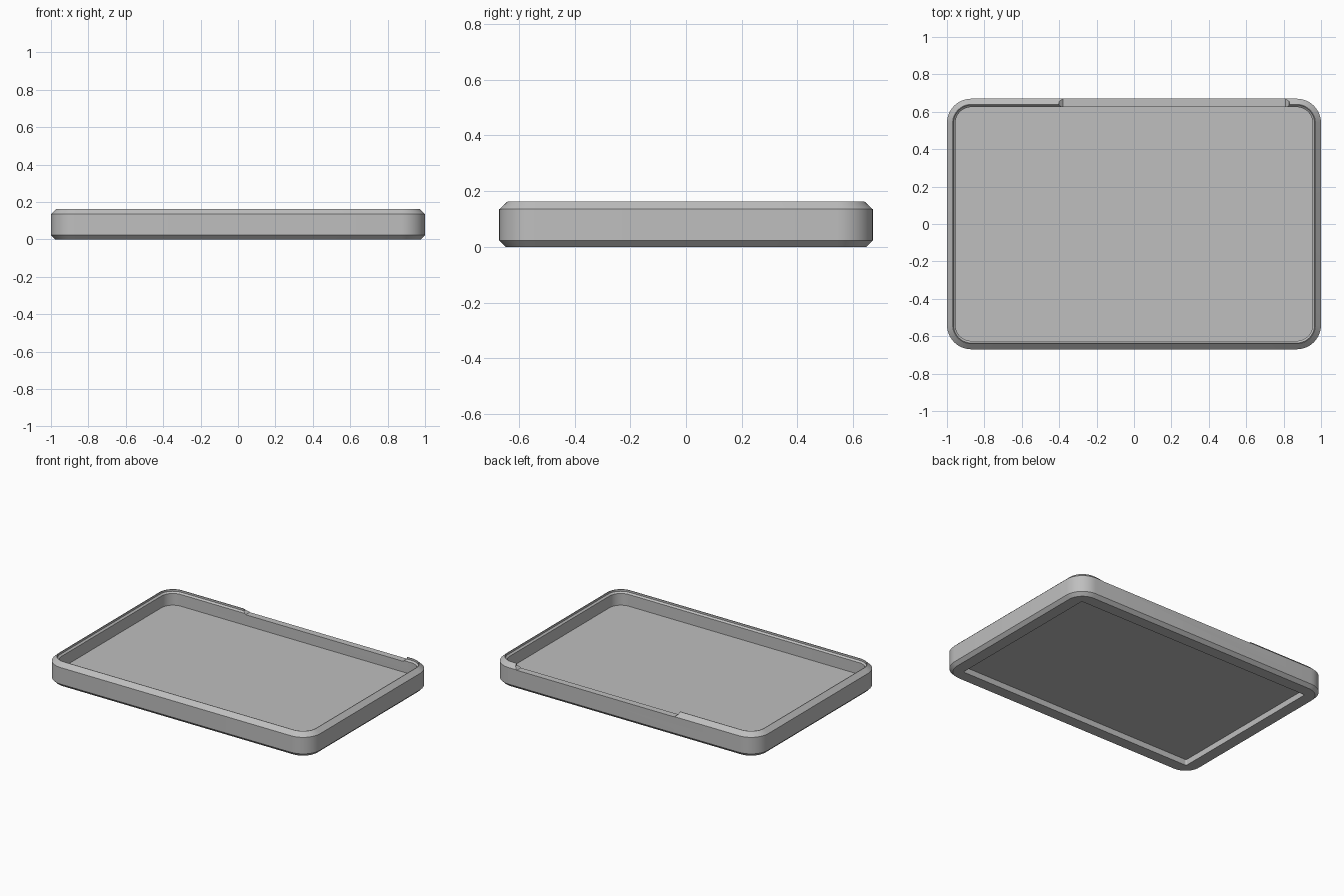
import bpy, bmesh, math

default = bpy.data.objects.get("Cube")
if default:
    bpy.data.objects.remove(default, do_unlink=True)

WIDTH, DEPTH = 2.0, 1.34
CORNER_STEPS = 10

grey = bpy.data.materials.new("light grey plastic")
grey.use_nodes = True
colour = (0.52, 0.52, 0.52, 1)
grey.diffuse_color = colour
grey.node_tree.nodes["Principled BSDF"].inputs["Base Color"].default_value = colour


def rounded_loop(bm, inset, z, radius):
    """One rounded rectangle of vertices, inset from the outer footprint."""
    verts = []
    cx, cy = WIDTH / 2 - inset - radius, DEPTH / 2 - inset - radius
    for quarter, (sx, sy) in enumerate([(1, 1), (-1, 1), (-1, -1), (1, -1)]):
        for step in range(CORNER_STEPS + 1):
            a = (quarter + step / CORNER_STEPS) * math.pi / 2
            verts.append(bm.verts.new((sx * cx + radius * math.cos(a),
                                       sy * cy + radius * math.sin(a), z)))
    return verts


def make_object(name, bm):
    bmesh.ops.recalc_face_normals(bm, faces=bm.faces)
    mesh = bpy.data.meshes.new(name)
    bm.to_mesh(mesh)
    bm.free()
    mesh.materials.append(grey)
    obj = bpy.data.objects.new(name, mesh)
    bpy.context.collection.objects.link(obj)
    return obj


# Tray section as (inset, height, corner radius), from underside recess to inner floor
section = [
    (0.10, 0.04, 0.01), (0.10, 0.0, 0.01),      # underside recess
    (0.022, 0.0, 0.108), (0.0, 0.022, 0.13),    # bottom chamfer
    (0.0, 0.135, 0.13), (0.03, 0.163, 0.10),    # side and top chamfer
    (0.034, 0.163, 0.096), (0.034, 0.15, 0.096),
    (0.045, 0.14, 0.085), (0.045, 0.06, 0.085), # inner lip and wall
]
bm = bmesh.new()
loops = [rounded_loop(bm, *ring) for ring in section]
for low, high in zip(loops, loops[1:]):
    for i in range(len(low)):
        j = (i + 1) % len(low)
        bm.faces.new((low[i], low[j], high[j], high[i]))
bm.faces.new(loops[0])
bm.faces.new(loops[-1])
tray = make_object("tray", bm)

# Slot cutter with flared ends, for the opening in the back rim
bm = bmesh.new()
outline = [(-0.38, 0.133), (0.81, 0.133), (0.83, 0.15), (0.84, 0.2),
           (-0.41, 0.2), (-0.40, 0.15)]
face = bm.faces.new([bm.verts.new((x, 0.6, z)) for x, z in outline])
grown = bmesh.ops.extrude_face_region(bm, geom=[face])["geom"]
bmesh.ops.translate(bm, vec=(0, 0.2, 0),
                    verts=[g for g in grown if isinstance(g, bmesh.types.BMVert)])
cutter = make_object("rim_slot_cutter", bm)
cutter.hide_render = True

cut = tray.modifiers.new("rim slot", 'BOOLEAN')
cut.operation = 'DIFFERENCE'
cut.solver = 'EXACT'
cut.object = cutter

bpy.ops.object.select_all(action='DESELECT')
tray.select_set(True)
bpy.context.view_layer.objects.active = tray
bpy.ops.object.modifier_apply(modifier=cut.name)
bpy.data.objects.remove(cutter, do_unlink=True)
bpy.ops.object.shade_smooth_by_angle(angle=math.radians(25))
